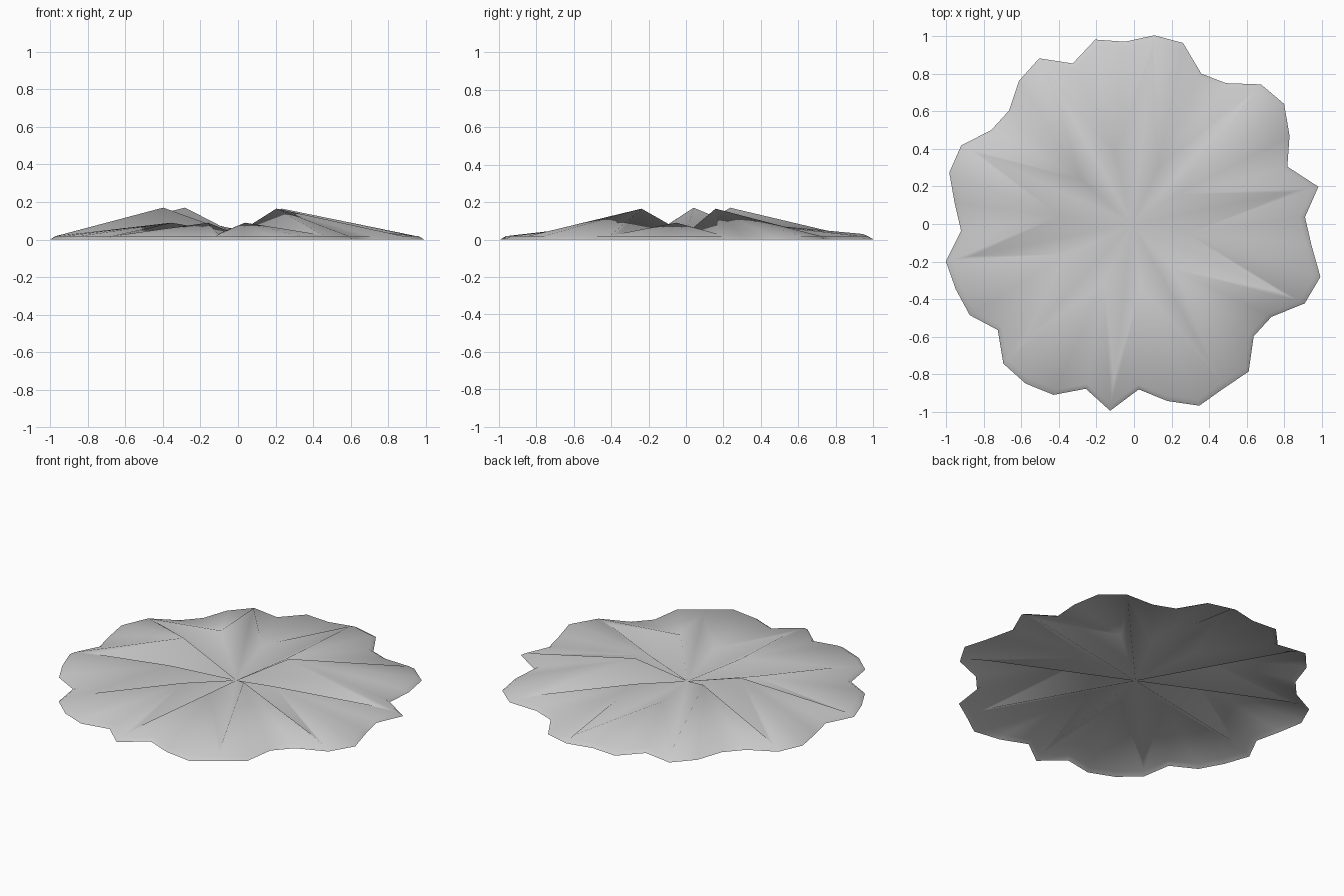
import bpy, bmesh
from math import radians, cos, sin

if "Cube" in bpy.data.objects:
    bpy.data.objects.remove(bpy.data.objects["Cube"])

CENTER_X = -0.01
START = 11.3      # angle of the first fold
ARMS = 10
STEPS = 4         # rim points per arm

# Rim radius at even angles, four points per arm
rim_radii = [1.01, .88, .96, 1.03, 1.01, .90, .88, 1.0, 1.01, .97,
             1.0, .91, 1.01, .97, .89, .90, 1.0, 1.01, .95, .91,
             1.01, 1.0, .99, .91, 1.01, 1.02, 1.0, .91, 1.0, .88,
             .96, 1.03, 1.0, 1.0, .88, .89, 1.01, 1.04, .96, .92]
# Radius where each valley fold ends
tip_radii = [.86, .87, .95, .95, .89, .87, .85, .83, .87, .86]
# Peaks between the folds: angle, radius, height
peaks = [(33, .29, .165), (65, .33, .09), (104, .39, .075), (139, .36, .17),
         (174, .39, .17), (205, .38, .09), (244, .34, .09), (278, .34, .09),
         (312, .32, .165), (350, .30, .09)]

bm = bmesh.new()


def polar(angle, radius, z):
    a = radians(angle)
    return bm.verts.new((CENTER_X + radius * cos(a), radius * sin(a), z))


def rim_angle(k):
    return START + k * 360 / len(rim_radii)


center = polar(0, 0, .03)
tips = [polar(rim_angle(i * STEPS), r, .03) for i, r in enumerate(tip_radii)]
crests = [polar(*p) for p in peaks]
lip = [polar(rim_angle(k), r * .97, .018) for k, r in enumerate(rim_radii)]
rim = [polar(rim_angle(k), r, 0) for k, r in enumerate(rim_radii)]
count = len(rim)

for i in range(ARMS):
    peak, tip, after = crests[i], tips[i], tips[(i + 1) % ARMS]
    # Valley sides
    bm.faces.new((center, tip, peak))
    bm.faces.new((center, peak, after))
    # Outer slope falling to the lip
    k = i * STEPS
    fan = [tip] + [lip[(k + j) % count] for j in range(STEPS + 1)] + [after]
    for a, b in zip(fan, fan[1:]):
        bm.faces.new((peak, a, b))

# Turned-down edge
for k in range(count):
    n = (k + 1) % count
    bm.faces.new((lip[k], rim[k], rim[n], lip[n]))

for f in bm.faces:
    f.smooth = True

mesh = bpy.data.meshes.new("folded_leaf")
bm.to_mesh(mesh)
bm.free()
leaf = bpy.data.objects.new("folded_leaf", mesh)
bpy.context.collection.objects.link(leaf)

# Plain grey surface
grey = bpy.data.materials.new("light_grey")
grey.use_nodes = True
color = (.6, .6, .6, 1)
grey.diffuse_color = color
grey.node_tree.nodes["Principled BSDF"].inputs["Base Color"].default_value = color
mesh.materials.append(grey)
